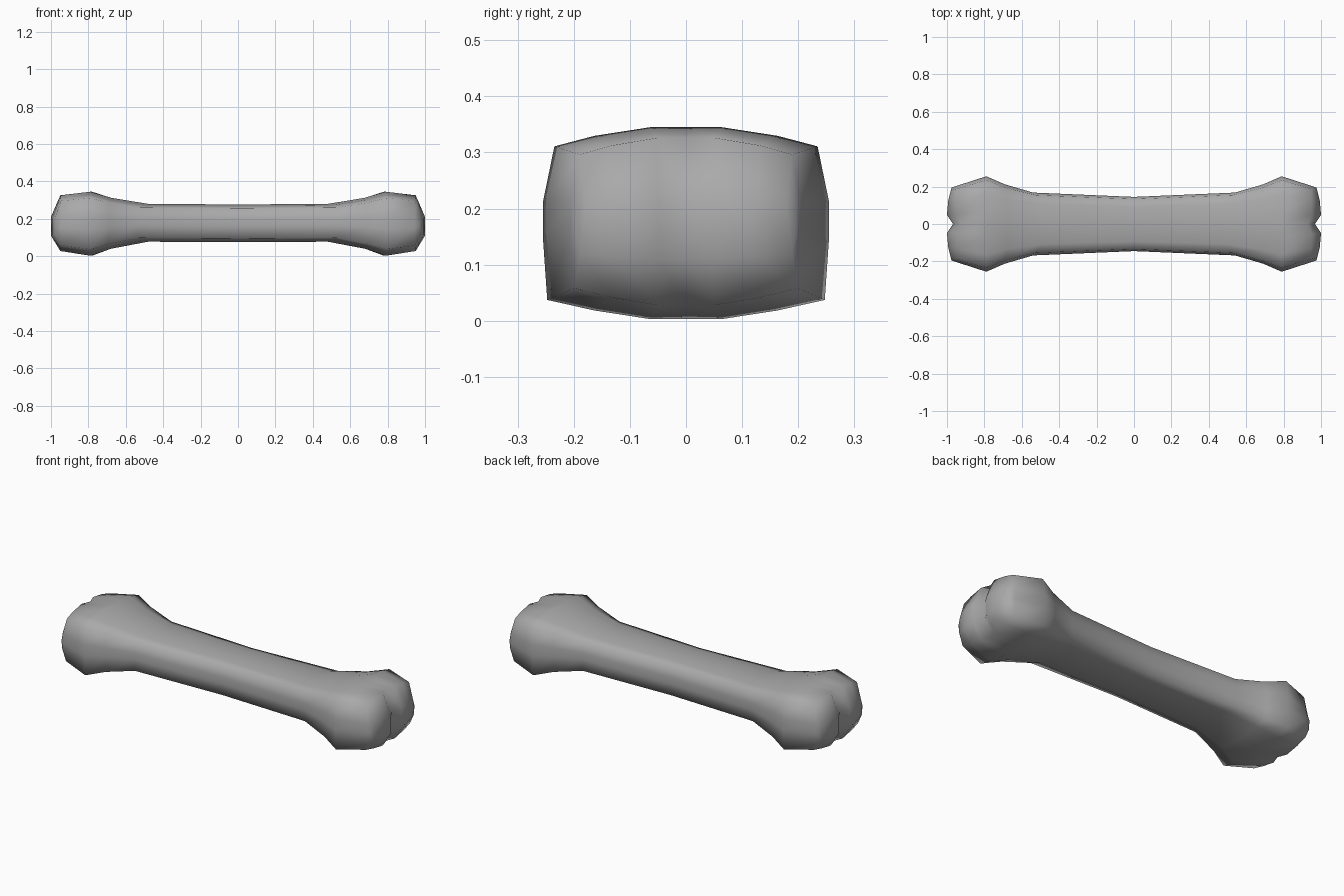
import bpy
import bmesh

cube = bpy.data.objects.get("Cube")
if cube:
    bpy.data.objects.remove(cube, do_unlink=True)

# One material for the whole bone
grey = bpy.data.materials.new("bone grey")
grey.use_nodes = True
colour = (0.4, 0.4, 0.4, 1)
grey.diffuse_color = colour
grey.node_tree.nodes["Principled BSDF"].inputs["Base Color"].default_value = colour

# Half cross-section as fractions of half width and half height, top to bottom
HALF = [(0, 1), (.25, 1), (.64, .91), (.92, .8), (1, .22),
        (1, -.15), (.97, -.8), (.64, -.91), (.25, -1), (0, -1)]
PROFILE = HALF + [(-y, z) for y, z in HALF[8:0:-1]]
N = len(PROFILE)

# Rings from the middle outward:
# x at the groove, x at the lobes, x at the sides, half width, bottom, top
RINGS = [
    (0, 0, 0, .145, .075, .277),
    (.48, .48, .54, .168, .078, .28),
    (.68, .68, .69, .212, .04, .313),
    (.78, .79, .79, .255, .003, .345),
    (.93, .95, .945, .205, .028, .326),
    (.968, 1, .975, .195, .11, .21),
]


def add_ring(bm, side, ring):
    groove, lobe, edge, width, low, high = ring
    verts = []
    for yf, zf in PROFILE:
        a = abs(yf)
        x = groove if a == 0 else lobe + (edge - lobe) * ((a - .25) / .75) ** 2
        z = (low + high) / 2 + zf * (high - low) / 2
        verts.append(bm.verts.new((side * x, yf * width, z)))
    return verts


# Loft the shaft and both knuckle ends as one skin
bm = bmesh.new()
loops = [add_ring(bm, -1, r) for r in RINGS[:0:-1]]
loops += [add_ring(bm, 1, r) for r in RINGS]
for a, b in zip(loops, loops[1:]):
    for i in range(N):
        j = (i + 1) % N
        bm.faces.new((a[i], a[j], b[j], b[i]))

# Close each end with upright strips, leaving a groove between the lobes
for cap in (loops[0], loops[-1]):
    for i in range(-4, 4):
        bm.faces.new([cap[k % N] for k in (i, i + 1, 8 - i, 9 - i)])
bmesh.ops.recalc_face_normals(bm, faces=bm.faces)

mesh = bpy.data.meshes.new("bone")
bm.to_mesh(mesh)
bm.free()
mesh.materials.append(grey)
mesh.polygons.foreach_set("use_smooth", [True] * len(mesh.polygons))
bone = bpy.data.objects.new("bone", mesh)
bpy.context.collection.objects.link(bone)
